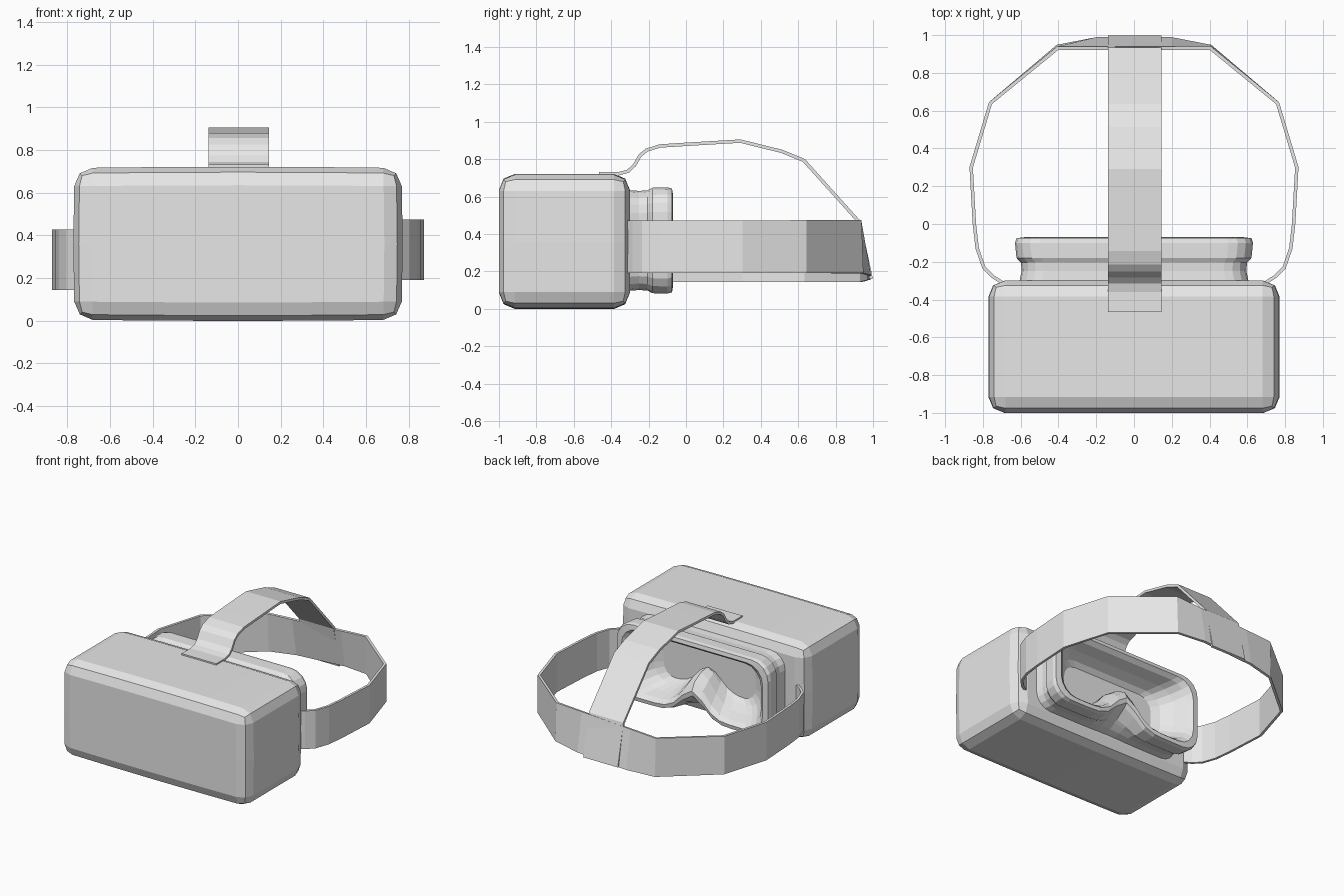
import bpy, bmesh, math

if "Cube" in bpy.data.objects:
    bpy.data.objects.remove(bpy.data.objects["Cube"])

grey = bpy.data.materials.new("light grey")
grey.diffuse_color = (0.8, 0.8, 0.8, 1)
grey.use_nodes = True
grey.node_tree.nodes["Principled BSDF"].inputs["Base Color"].default_value = grey.diffuse_color


def make(name, verts, faces):
    me = bpy.data.meshes.new(name)
    me.from_pydata(verts, [], faces)
    bm = bmesh.new()
    bm.from_mesh(me)
    bmesh.ops.recalc_face_normals(bm, faces=bm.faces)
    bm.to_mesh(me)
    bm.free()
    me.materials.append(grey)
    ob = bpy.data.objects.new(name, me)
    bpy.context.collection.objects.link(ob)
    return ob


def ribbon(name, edge_a, edge_b, thick):
    """Band between two edge lines, thickened evenly."""
    n = len(edge_a)
    ob = make(name, edge_a + edge_b,
              [(i, i + 1, n + i + 1, n + i) for i in range(n - 1)])
    m = ob.modifiers.new("thickness", 'SOLIDIFY')
    m.thickness = thick
    m.offset = 0
    m.use_even_offset = True
    return ob


# Visor body: rounded box with slightly crowned sides
bm = bmesh.new()
bmesh.ops.create_cube(bm, size=1)
for v in bm.verts:
    v.co = (v.co.x * 1.53, v.co.y * 0.70 - 0.65, v.co.z * 0.71 + 0.36)
bmesh.ops.bevel(bm, geom=bm.edges[:], offset=0.085, segments=2, profile=0.5,
                affect='EDGES')
for axis, cuts in ((0, (-0.4, 0, 0.4)), (2, (0.36,))):
    for c in cuts:
        co, no = [0, 0, 0], [0, 0, 0]
        co[axis], no[axis] = c, 1
        bmesh.ops.bisect_plane(bm, geom=bm.verts[:] + bm.edges[:] + bm.faces[:],
                               plane_co=co, plane_no=no)
for v in bm.verts:
    dx, dz = v.co.x / 0.765, (v.co.z - 0.36) / 0.355
    v.co.z += 0.006 * (1 - dx * dx) * dz
    v.co.x += 0.006 * (1 - dz * dz) * dx
me = bpy.data.meshes.new("visor_body")
bm.to_mesh(me)
bm.free()
me.materials.append(grey)
bpy.context.collection.objects.link(bpy.data.objects.new("visor_body", me))


# Face cushion: lofted rings, hollow towards the wearer, with a nose arch
def ring(y, hx, hz, r, nose):
    pts = []
    corners = ((1, 1, 0), (-1, 1, 90), (-1, -1, 180), (1, -1, 270))
    for k, (sx, sz, a0) in enumerate(corners):
        for j in range(5):
            a = math.radians(a0 + j * 22.5)
            pts.append((sx * (hx - r) + r * math.cos(a),
                        sz * (hz - r) + r * math.sin(a)))
        nx, nz, na = corners[(k + 1) % 4]
        a = math.radians(na)
        p, q = pts[-1], (nx * (hx - r) + r * math.cos(a),
                         nz * (hz - r) + r * math.sin(a))
        steps = 12 if k in (0, 2) else 4
        pts += [(p[0] + (q[0] - p[0]) * i / steps, p[1] + (q[1] - p[1]) * i / steps)
                for i in range(1, steps)]
    out = []
    for x, z in pts:
        if z < 0:
            z += nose * math.exp(-(x / 0.13) ** 2)
        out.append((x, y, z + 0.365))
    return out


rings = [ring(*a) for a in (
    (-0.32, 0.61, 0.27, 0.12, 0), (-0.25, 0.595, 0.265, 0.12, 0.02),
    (-0.205, 0.598, 0.268, 0.12, 0.05), (-0.18, 0.622, 0.282, 0.13, 0.08),
    (-0.10, 0.63, 0.284, 0.13, 0.14), (-0.075, 0.622, 0.278, 0.13, 0.16),
    (-0.07, 0.58, 0.25, 0.13, 0.17), (-0.10, 0.545, 0.225, 0.13, 0.20),
    (-0.18, 0.50, 0.20, 0.13, 0.22), (-0.25, 0.44, 0.17, 0.12, 0.20),
    (-0.28, 0.38, 0.14, 0.10, 0.15))]
n = len(rings[0])
verts = [p for r in rings for p in r]
faces = [(k * n + i, k * n + (i + 1) % n, (k + 1) * n + (i + 1) % n, (k + 1) * n + i)
         for k in range(len(rings) - 1) for i in range(n)]
faces += [tuple(range(n)), tuple(range(len(verts) - n, len(verts)))]
make("face_cushion", verts, faces)

# Head band: plan path mirrored, left side a little lower, back leaning out
half = [(0.69, -0.315), (0.745, -0.28), (0.795, -0.23), (0.83, -0.13), (0.845, 0.0),
        (0.862, 0.3), (0.76, 0.64), (0.405, 0.935), (0.2, 0.955)]
path = half + [(-x, y) for x, y in reversed(half)]
low, high = [], []
for x, y in path:
    z0 = 0.167 + 0.023 * max(-1, min(1, x / 0.4))
    lean = 0.025 if abs(x) < 0.3 else 0.005 if abs(x) < 0.5 else 0
    low.append((x, y + lean, z0))
    high.append((x, y - lean, z0 + 0.283))
ribbon("head_band", low, high, 0.018)

# Top strap: side profile swept across the width
prof = [(-0.465, 0.722), (-0.36, 0.722), (-0.31, 0.735), (-0.275, 0.768),
        (-0.245, 0.82), (-0.21, 0.848), (-0.14, 0.87), (0.0, 0.879), (0.29, 0.896),
        (0.51, 0.842), (0.63, 0.793), (0.925, 0.465), (0.99, 0.16)]
ribbon("top_strap", [(-0.138, y, z) for y, z in prof],
       [(0.146, y, z) for y, z in prof], 0.018)
